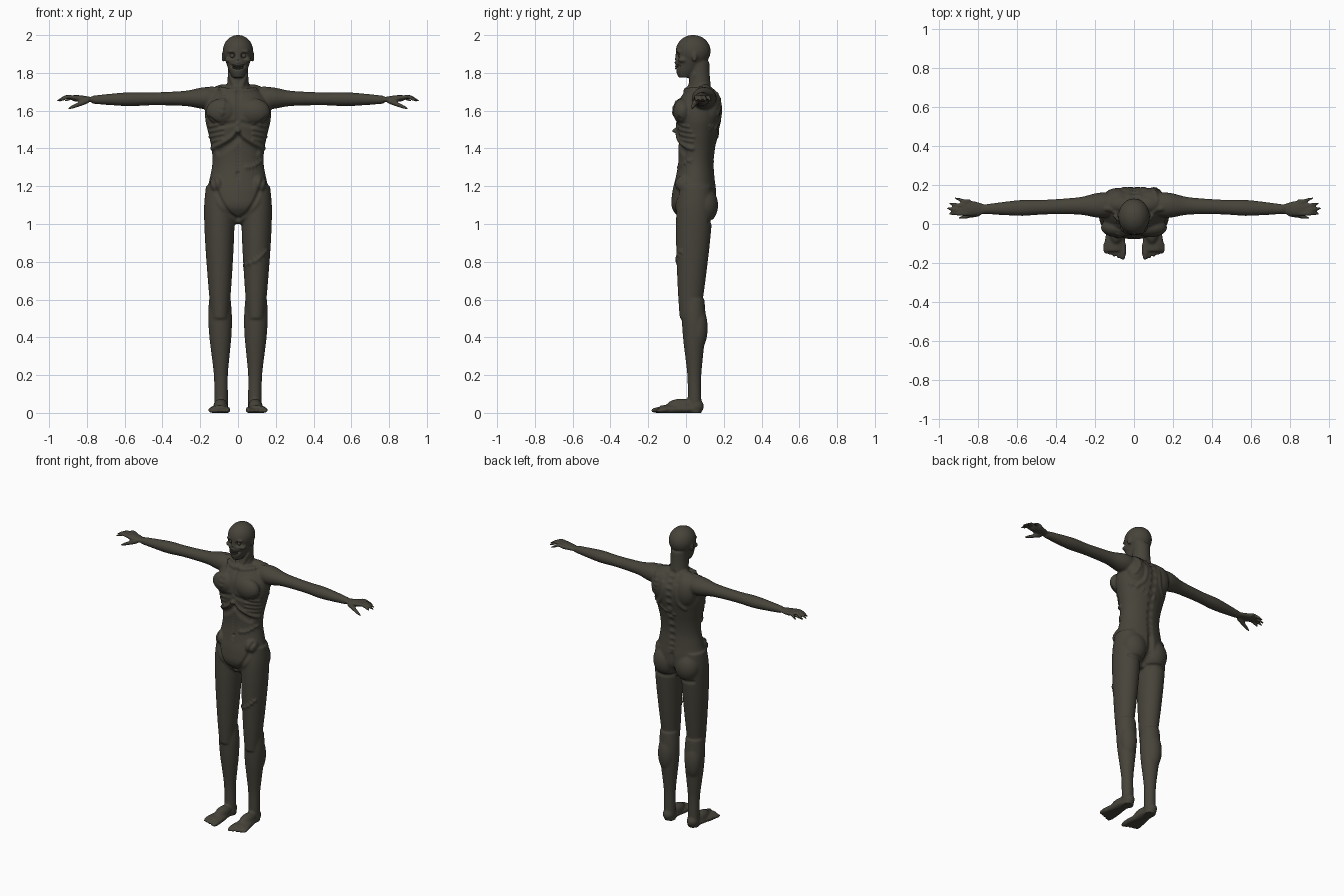
import bpy
import bmesh
from math import cos, sin, pi
from mathutils import Vector, Matrix
from mathutils.bvhtree import BVHTree
from mathutils.kdtree import KDTree

default_cube = bpy.data.objects.get("Cube")
if default_cube:
    bpy.data.objects.remove(default_cube)

skin = bpy.data.materials.new("dark olive skin")
skin.use_nodes = True
skin.diffuse_color = (.062, .057, .042, 1)
shader = skin.node_tree.nodes["Principled BSDF"]
shader.inputs["Base Color"].default_value = skin.diffuse_color
shader.inputs["Roughness"].default_value = .8


def spline(rows, steps):
    """Interpolate smoothly between rows of numbers."""
    rows = [Vector(row) for row in rows]
    padded = [rows[0]] + rows + [rows[-1]]
    result = []
    for before, first, second, after in zip(padded, padded[1:], padded[2:], padded[3:]):
        leave, arrive = (second - before) / 2, (after - first) / 2
        for step in range(steps):
            t = step / steps
            ease = t * t * (3 - 2 * t)
            result.append(first.lerp(second, ease)
                          + leave * t * (1 - t) ** 2 - arrive * t * t * (1 - t))
    return result + [rows[-1]]


def limb(bm, start, end, radii, flat=1.0, sides=32):
    """Tapered tube with evenly spaced radii; flat scales each ring's second axis."""
    start, end = Vector(start), Vector(end)
    span = end - start
    along = max(range(3), key=lambda axis: abs(span[axis]))
    across, other = [axis for axis in range(3) if axis != along]
    last = len(radii) - 1
    rows = [(*start.lerp(end, i / last), radius) for i, radius in enumerate(radii)]
    rings = []
    for row in spline(rows, 5):
        ring = []
        for side in range(sides):
            angle = 2 * pi * side / sides
            point = row.to_3d()
            point[across] += row.w * cos(angle)
            point[other] += row.w * flat * sin(angle)
            ring.append(bm.verts.new(point))
        rings.append(ring)
    faces = [bm.faces.new(rings[0]), bm.faces.new(rings[-1])]
    for low, high in zip(rings, rings[1:]):
        for side in range(sides):
            faces.append(bm.faces.new((low[side - 1], low[side], high[side], high[side - 1])))
    bmesh.ops.recalc_face_normals(bm, faces=faces)


def ball(bm, centre, size):
    matrix = Matrix.Translation(centre) @ Matrix.Diagonal((*size, 1))
    bmesh.ops.create_uvsphere(bm, u_segments=24, v_segments=16, radius=1, matrix=matrix)


def finish(bm, name):
    """Turn the bmesh into a smooth skin-coloured object."""
    mesh = bpy.data.meshes.new(name)
    bm.to_mesh(mesh)
    bm.free()
    mesh.materials.append(skin)
    for polygon in mesh.polygons:
        polygon.use_smooth = True
    result = bpy.data.objects.new(name, mesh)
    bpy.context.collection.objects.link(result)
    return result


bm = bmesh.new()

# Left leg: thigh, shin, calf and buttock
limb(bm, (.1, .05, 1.2), (.095, .02, .5),
     (.07, .08, .08, .076, .07, .063, .055, .045), flat=1.18)
limb(bm, (.096, .04, .6), (.088, .046, -.005), (.058, .063, .058, .047, .037, .036, .036))
ball(bm, (.1, .065, .45), (.055, .05, .12))
ball(bm, (.08, .095, 1.1), (.085, .075, .1))

# Left foot and toes
limb(bm, (.09, .07, .02), (.1, -.14, .016), (.03, .04, .045, .053, .045), flat=.5)
ball(bm, (.09, .052, .035), (.037, .043, .04))
ball(bm, (.092, -.025, .035), (.038, .08, .04))
for toe in range(5):
    x = .057 + toe * .022
    radius = .012 if toe else .016
    limb(bm, (x, -.1, .018), (x, -.185 + toe * .008, radius * .8),
         (radius, radius, radius, radius / 2), sides=12)

# Left arm, palm, fingers and thumb
limb(bm, (.07, .1, 1.668), (.77, .076, 1.658),
     (.05, .065, .046, .04, .038, .041, .034, .024), flat=.9)
limb(bm, (.76, .076, 1.658), (.88, .083, 1.667), (.024, .034, .04, .033), flat=.45)
for finger in range(4):
    y = .053 + finger * .021
    reach = (finger - 1) ** 2 * .01
    knuckle = (.91 - reach, y, 1.674)
    limb(bm, (.84, y, 1.666), knuckle, (.012, .012, .011), sides=12)
    limb(bm, knuckle, (.96 - reach, y + finger * .006, 1.65), (.011, .01, .005), sides=12)
limb(bm, (.79, .055, 1.655), (.9, .03, 1.61), (.016, .015, .013, .011, .006), sides=12)

# Left chest muscle, shoulder blade, neck muscle and hip bone
ball(bm, (.085, -.018, 1.595), (.085, .05, .07))
ball(bm, (.085, .13, 1.62), (.075, .055, .1))
ball(bm, (.07, .1, 1.7), (.07, .045, .04))
ball(bm, (.11, 0, 1.21), (.04, .06, .05))

# Left ear, cheekbone and brow
ball(bm, (.079, .045, 1.885), (.008, .014, .028))
ball(bm, (.05, -.018, 1.868), (.022, .026, .013))
ball(bm, (.03, -.037, 1.913), (.03, .016, .009))

# Mirror to the right side
source = bm.verts[:] + bm.edges[:] + bm.faces[:]
copy = bmesh.ops.duplicate(bm, geom=source)["geom"]
for item in copy:
    if isinstance(item, bmesh.types.BMVert):
        item.co.x *= -1
bmesh.ops.reverse_faces(bm, faces=[f for f in copy if isinstance(f, bmesh.types.BMFace)])

# Torso, neck, jaw, skull and nose remnant
limb(bm, (0, .035, 1), (0, .075, 1.72),
     (.06, .16, .168, .15, .136, .14, .157, .174, .166, .1), flat=.7, sides=48)
limb(bm, (0, .075, 1.66), (0, .07, 1.86), (.08, .06, .054, .054))
limb(bm, (0, -.005, 1.775), (0, .035, 1.9), (.03, .047, .058, .068, .075), flat=1.2)
ball(bm, (0, .038, 1.915), (.081, .093, .086))
ball(bm, (0, -.05, 1.862), (.012, .014, .016))

# Fuse the parts into one skin
rough = finish(bm, "rough_body")
remesh = rough.modifiers.new("fuse", "REMESH")
remesh.mode = "VOXEL"
remesh.voxel_size = .006
depsgraph = bpy.context.evaluated_depsgraph_get()
fused = bpy.data.meshes.new_from_object(rough.evaluated_get(depsgraph))
bpy.data.objects.remove(rough)
bm = bmesh.new()
bm.from_mesh(fused)
bpy.data.meshes.remove(fused)
for _ in range(4):
    bmesh.ops.smooth_vert(bm, verts=bm.verts[:], factor=.5,
                          use_axis_x=True, use_axis_y=True, use_axis_z=True)
bm.normal_update()
bm.verts.ensure_lookup_table()
surface = BVHTree.FromBMesh(bm)
normals = [vert.normal.copy() for vert in bm.verts]
nearby = KDTree(len(normals))
for vert in bm.verts:
    nearby.insert(vert.co, vert.index)
nearby.balance()


def stroke(points, height, radius=.02, back=False, mirror=False):
    """Raise or press the skin along a path of x, z points."""
    side = 1 if back else -1
    strength = {}
    for x, z in spline(points, 12):
        hit = surface.ray_cast(Vector((x, side, z)), Vector((0, -side, 0)))[0]
        if hit:
            for _, index, distance in nearby.find_range(hit, radius):
                falloff = (1 - (distance / radius) ** 2) ** 2
                strength[index] = max(strength.get(index, 0), falloff)
    for index, amount in strength.items():
        bm.verts[index].co += normals[index] * amount * height
    if mirror:
        stroke([(-x, z) for x, z in points], height, radius, back)


def scar(points, back=False):
    """A raised line with short cross stitches."""
    stroke(points, .005, radius=.014, back=back)
    path = spline(points, 3)
    for first, second in zip(path, path[1:]):
        half = (second - first).normalized().orthogonal() * .014
        middle = (first + second) / 2
        stroke([middle - half, middle + half], .003, radius=.009, back=back)


# Eye sockets, nose hole and mouth
stroke([(.031, 1.89)], -.02, radius=.024, mirror=True)
stroke([(.006, 1.865)], -.008, radius=.01, mirror=True)
stroke([(-.036, 1.836), (0, 1.825), (.036, 1.836)], -.009, radius=.012)
# Collarbones, neck cords and chest folds
stroke([(.02, 1.705), (.14, 1.72)], .008, mirror=True)
stroke([(.012, 1.715), (.045, 1.79)], .006, mirror=True)
stroke([(0, 1.69), (0, 1.55)], -.007)
stroke([(.02, 1.535), (.09, 1.525), (.15, 1.56)], -.006, mirror=True)
# Rib arch and ribs
stroke([(0, 1.495), (.04, 1.455), (.135, 1.4)], .012, mirror=True)
stroke([(0, 1.465), (.045, 1.42), (.1, 1.385)], -.01, radius=.03, mirror=True)
for rib in range(4):
    z = 1.435 + rib * .027
    stroke([(.08, z + .015), (.15, z)], .006, radius=.012, mirror=True)
# Belly line, navel and groin
stroke([(0, 1.44), (0, 1.25)], -.004)
stroke([(0, 1.27)], -.01, radius=.014)
stroke([(.135, 1.24), (.1, 1.14), (.05, 1.06), (0, 1.025)], -.008, mirror=True)
# Spine, shoulder blades and buttock folds
stroke([(0, 1.72), (0, 1.2)], -.009, radius=.03, back=True)
stroke([(.05, 1.66), (.06, 1.56), (.1, 1.51)], .006, back=True, mirror=True)
stroke([(0, 1.17), (0, 1.02)], -.018, radius=.03, back=True)
stroke([(.03, 1.01), (.14, 1.015)], -.007, back=True, mirror=True)
# Scars on chest, belly, left thigh and back
scar([(-.09, 1.72), (-.075, 1.66), (-.085, 1.58)])
scar([(.04, 1.3), (.08, 1.305), (.13, 1.34)])
scar([(.03, .78), (.1, .81), (.15, .86)])
scar([(-.03, 1.46), (.05, 1.48), (.14, 1.52)], back=True)
scar([(.12, 1.72), (.1, 1.65), (.13, 1.58)], back=True)

# Flat soles
for vert in bm.verts:
    vert.co.z = max(vert.co.z, 0)
finish(bm, "body")

# Eyeballs
for name, x in (("left_eye", .031), ("right_eye", -.031)):
    bm = bmesh.new()
    ball(bm, (x, -.026, 1.891), (.014, .014, .014))
    finish(bm, name)

# Bared teeth in two rows
bm = bmesh.new()
for z in (1.823, 1.834):
    for tooth in range(-4, 5):
        curve = tooth * tooth * .0004
        ball(bm, (tooth * .0065, curve - .053, z + curve), (.0036, .005, .0055))
finish(bm, "teeth")
